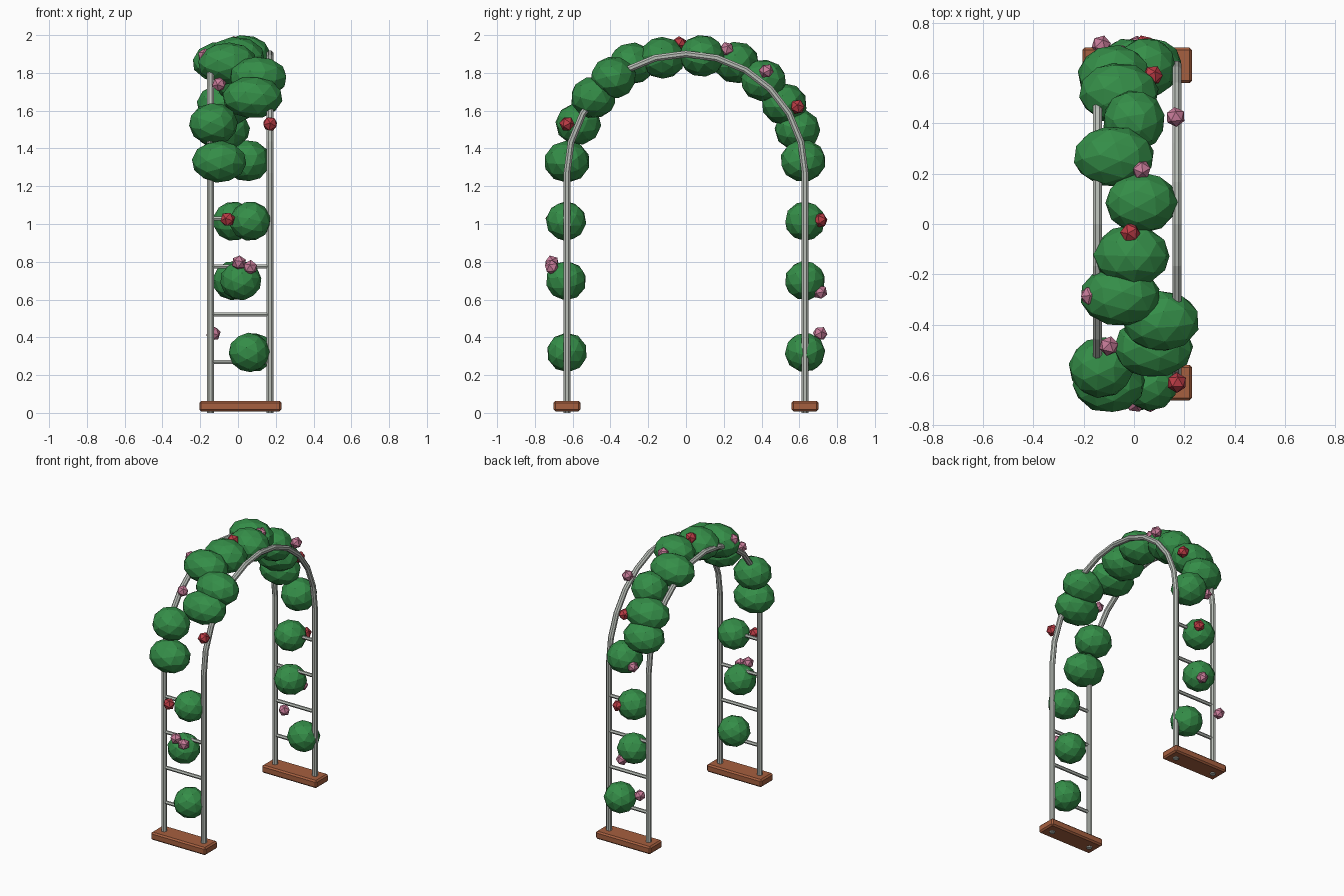
import bpy, bmesh, math, random
from mathutils import Vector, Matrix, Euler

if "Cube" in bpy.data.objects:
    bpy.data.objects.remove(bpy.data.objects["Cube"])

random.seed(4)


def material(name, rgb):
    m = bpy.data.materials.new(name)
    m.diffuse_color = (*rgb, 1)
    m.use_nodes = True
    m.node_tree.nodes["Principled BSDF"].inputs["Base Color"].default_value = m.diffuse_color
    return m


METAL = material("pale grey metal", (0.48, 0.51, 0.47))
WOOD = material("brown wood", (0.38, 0.115, 0.05))
LEAF = material("leaf green", (0.035, 0.27, 0.065))
RED = material("rose red", (0.50, 0.045, 0.06))
PINK = material("rose pink", (0.58, 0.20, 0.32))


def finish(name, bm, mat):
    me = bpy.data.meshes.new(name)
    bmesh.ops.recalc_face_normals(bm, faces=bm.faces)
    bm.to_mesh(me)
    bm.free()
    me.materials.append(mat)
    ob = bpy.data.objects.new(name, me)
    bpy.context.collection.objects.link(ob)
    return ob


def rod(name, a, b, radius, sides, mat):
    a, b = Vector(a), Vector(b)
    d = b - a
    bm = bmesh.new()
    turn = d.to_track_quat('Z', 'Y').to_matrix().to_4x4()
    spin = Matrix.Rotation(math.pi / sides, 4, 'Z')
    bmesh.ops.create_cone(bm, cap_ends=True, segments=sides, radius1=radius, radius2=radius,
                          depth=d.length, matrix=Matrix.Translation((a + b) / 2) @ turn @ spin)
    return finish(name, bm, mat)


def ball(name, loc, scale, mat, subdiv):
    bm = bmesh.new()
    spin = Euler([random.uniform(0, 6.28) for _ in range(3)]).to_matrix().to_4x4()
    bmesh.ops.create_icosphere(bm, subdivisions=subdiv, radius=1,
                               matrix=Matrix.Translation(loc) @ Matrix.Diagonal((*scale, 1)) @ spin)
    return finish(name, bm, mat)


HALF, SPRING, TUBE = 0.63, 1.27, 0.0195
SIDES_X = (-0.145, 0.17)

# Wooden feet, posts and rungs at both ends
for y, end in ((-HALF, "front"), (HALF, "back")):
    bm = bmesh.new()
    bmesh.ops.create_cube(bm, size=1, matrix=Matrix.Translation((0.0125, y, 0.0355))
                          @ Matrix.Diagonal((0.435, 0.142, 0.055, 1)))
    bmesh.ops.bevel(bm, geom=bm.edges[:], offset=0.01, segments=1, affect='EDGES')
    finish(end + "_foot", bm, WOOD)
    for x in SIDES_X:
        rod(end + "_post", (x, y, 0.0), (x, y, SPRING), TUBE, 8, METAL)
    for z in (0.27, 0.52, 0.775, 1.03):
        rod(end + "_rung", (SIDES_X[0], y, z), (SIDES_X[1], y, z), 0.0125, 6, METAL)

# Round arch tubes in twelve straight segments
for x in SIDES_X:
    bm = bmesh.new()
    rings = []
    for i in range(13):
        a = math.pi * i / 12
        ring = []
        for k in range(8):
            t = 2 * math.pi * (k + 0.5) / 8
            r = HALF + TUBE * math.cos(t)
            ring.append(bm.verts.new((x + TUBE * math.sin(t), -r * math.cos(a), SPRING + r * math.sin(a))))
        rings.append(ring)
    for p, q in zip(rings, rings[1:]):
        for k in range(8):
            bm.faces.new((p[k], p[k - 1], q[k - 1], q[k]))
    bm.faces.new(rings[0])
    bm.faces.new(rings[-1])
    finish("arch_tube", bm, METAL)

# Leaf clumps on the posts
for x, y, z in ((0.06, -0.63, 0.32), (0.015, -0.635, 0.70), (0.065, -0.635, 1.015),
                (0.08, 0.63, 0.32), (-0.025, 0.63, 0.70), (-0.025, 0.63, 1.015)):
    ball("post_leaves", (x, y, z), (0.11, 0.108, 0.105), LEAF, 2)

# Larger leaf clumps over the arch: x, y, z, half width
for x, y, z, w in ((-0.10, -0.63, 1.33, 0.145), (-0.13, -0.57, 1.53, 0.13),
                   (0.077, -0.49, 1.67, 0.16), (0.107, -0.385, 1.775, 0.155),
                   (-0.055, -0.285, 1.85, 0.16), (-0.01, -0.125, 1.88, 0.153),
                   (0.03, 0.085, 1.89, 0.145), (-0.08, 0.267, 1.855, 0.163),
                   (0.0, 0.41, 1.76, 0.125), (-0.06, 0.52, 1.635, 0.16),
                   (-0.08, 0.59, 1.50, 0.145), (0.05, 0.62, 1.335, 0.12)):
    ball("arch_leaves", (x, y, z), (w, 0.122, 0.112), LEAF, 2)

# Blossoms
for x, y, z in ((0.17, -0.63, 1.53), (-0.015, -0.035, 1.955), (0.075, 0.59, 1.62),
                (0.04, 0.71, 1.02), (-0.055, -0.705, 1.025)):
    ball("red_blossom", (x, y, z), (0.041,) * 3, RED, 1)
for x, y, z in ((-0.10, -0.485, 1.74), (-0.175, -0.285, 1.89), (0.03, 0.215, 1.925),
                (0.165, 0.425, 1.81), (-0.13, 0.71, 0.42), (0.0125, 0.71, 0.64),
                (-0.05, 0.675, 1.31), (0.005, -0.71, 0.795), (0.065, -0.71, 0.77)):
    ball("pink_blossom", (x, y, z), (0.04,) * 3, PINK, 1)
